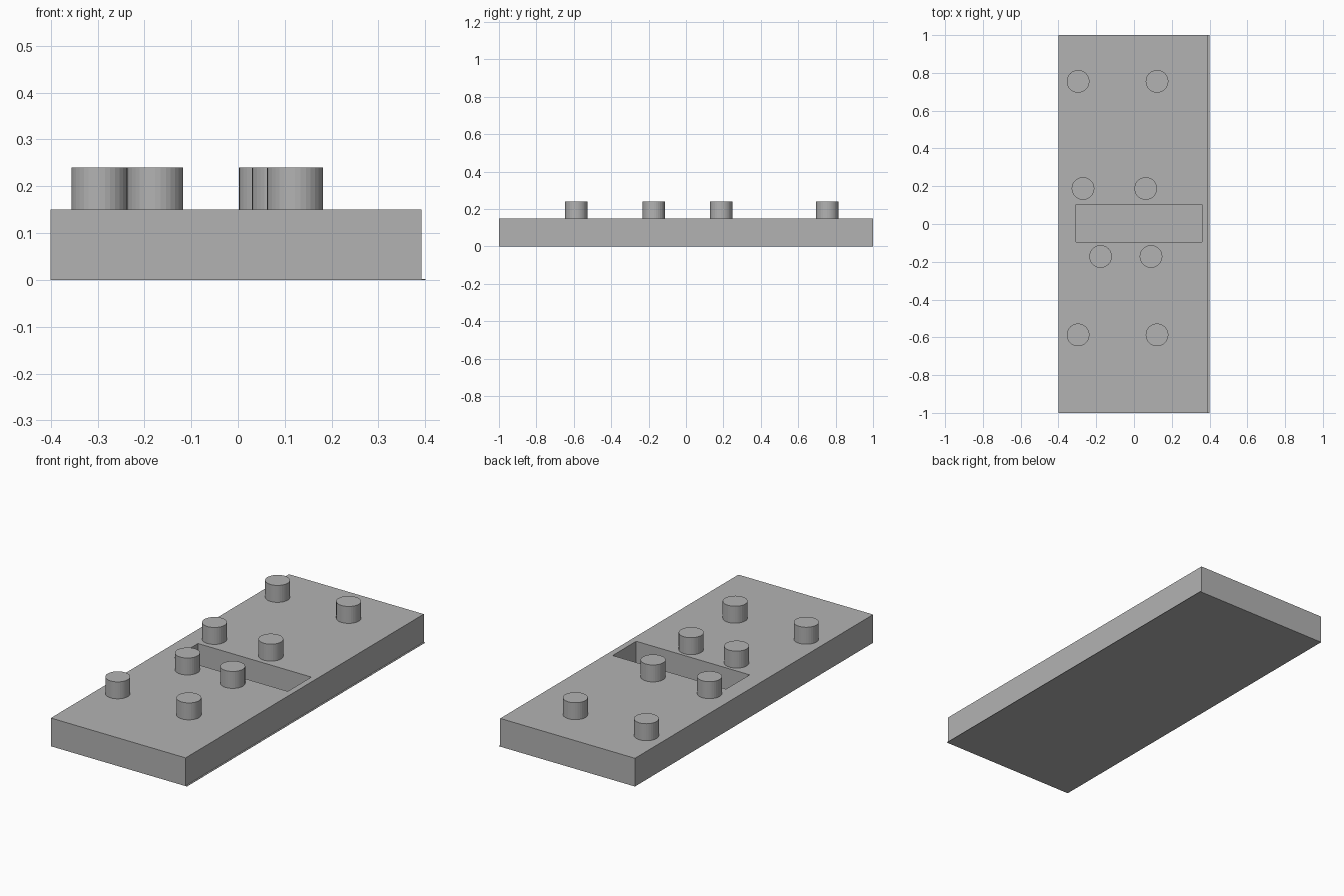
import bpy
import bmesh
from mathutils import Matrix

cube = bpy.data.objects.get("Cube")
if cube:
    bpy.data.objects.remove(cube, do_unlink=True)

grey = bpy.data.materials.new("plain_grey")
grey.use_nodes = True
colour = (0.45, 0.45, 0.45, 1)
grey.diffuse_color = colour
grey.node_tree.nodes["Principled BSDF"].inputs["Base Color"].default_value = colour


def add_object(name, bm):
    bmesh.ops.recalc_face_normals(bm, faces=bm.faces)
    mesh = bpy.data.meshes.new(name)
    bm.to_mesh(mesh)
    bm.free()
    mesh.materials.append(grey)
    obj = bpy.data.objects.new(name, mesh)
    bpy.context.collection.objects.link(obj)
    return obj


def box(name, low, high):
    bm = bmesh.new()
    size = [b - a for a, b in zip(low, high)]
    centre = [(a + b) / 2 for a, b in zip(low, high)]
    bmesh.ops.create_cube(bm, size=1, matrix=Matrix.Translation(centre) @ Matrix.Diagonal((*size, 1)))
    return add_object(name, bm)


def peg(name, x, y, radius=0.06, bottom=0.15, top=0.24):
    bm = bmesh.new()
    bmesh.ops.create_cone(bm, cap_ends=True, segments=32, radius1=radius, radius2=radius,
                          depth=top - bottom, matrix=Matrix.Translation((x, y, (bottom + top) / 2)))
    return add_object(name, bm)


# Thin backing sheet, slightly wider than the block on one side
box("base_sheet", (-0.4, -1, 0), (0.4, 1, 0.002))

# Main block with a slot cut through to the sheet
block = box("block", (-0.4, -1, 0.002), (0.392, 1, 0.15))
cutter = box("slot_cutter", (-0.307, -0.096, -0.1), (0.36, 0.102, 0.3))
cutter.hide_render = True
cutter.hide_viewport = True
cut = block.modifiers.new("slot", "BOOLEAN")
cut.operation = "DIFFERENCE"
cut.solver = "EXACT"
cut.object = cutter

# Rows of pegs: y, then the two x positions
rows = {
    "back_outer": (0.755, -0.296, 0.122),
    "back_inner": (0.188, -0.27, 0.062),
    "front_inner": (-0.172, -0.177, 0.09),
    "front_outer": (-0.587, -0.296, 0.122),
}
for row, (y, x_right, x_left) in rows.items():
    peg(row + "_right_peg", x_right, y)
    peg(row + "_left_peg", x_left, y)
